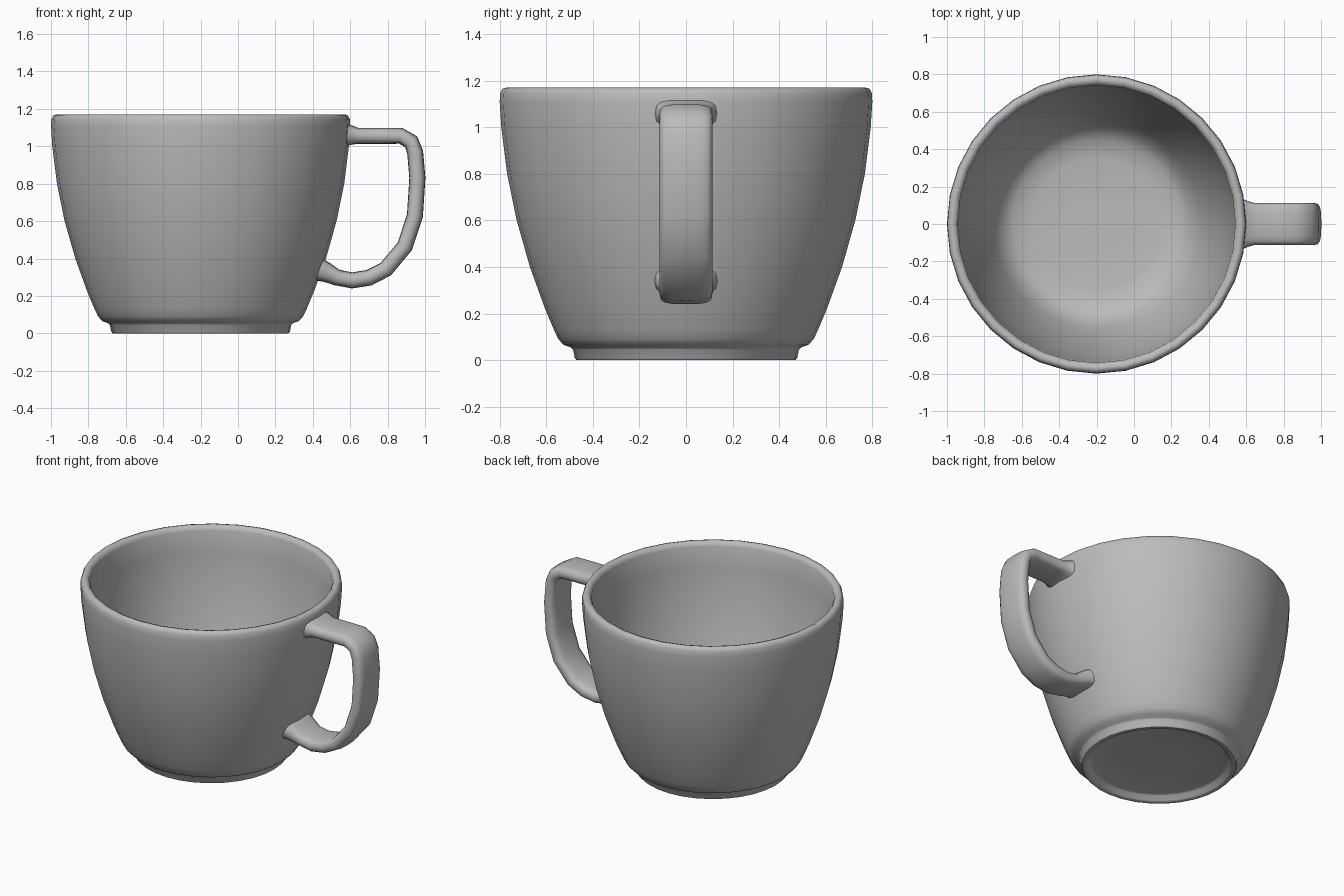
import bpy, bmesh, math
from mathutils import Vector

if "Cube" in bpy.data.objects:
    bpy.data.objects.remove(bpy.data.objects["Cube"])

GREY = (0.5, 0.5, 0.5, 1)
ceramic = bpy.data.materials.new("grey ceramic")
ceramic.use_nodes = True
ceramic.diffuse_color = GREY
ceramic.node_tree.nodes["Principled BSDF"].inputs["Base Color"].default_value = GREY

AXIS_X = -0.2
SEGMENTS = 32


def make_object(name, bm, angle):
    bmesh.ops.recalc_face_normals(bm, faces=bm.faces)
    mesh = bpy.data.meshes.new(name)
    bm.to_mesh(mesh)
    bm.free()
    mesh.materials.append(ceramic)
    obj = bpy.data.objects.new(name, mesh)
    bpy.context.collection.objects.link(obj)
    bpy.ops.object.select_all(action="DESELECT")
    bpy.context.view_layer.objects.active = obj
    obj.select_set(True)
    bpy.ops.object.shade_smooth_by_angle(angle=math.radians(angle))
    return obj


def skin(bm, rings):
    """Join consecutive closed rings with quads and cap both ends."""
    loops = [[bm.verts.new(p) for p in ring] for ring in rings]
    for a, b in zip(loops, loops[1:]):
        for i in range(len(a)):
            j = (i + 1) % len(a)
            bm.faces.new((a[i], a[j], b[j], b[i]))
    bm.faces.new(loops[0])
    bm.faces.new(loops[-1])


# Cup: one turned wall, from the recessed underside over the rim to the inner floor
profile = [
    (0.2, 0.035), (0.41, 0.035), (0.425, 0.03), (0.44, 0.005), (0.45, 0), (0.47, 0),
    (0.478, 0.01), (0.485, 0.045), (0.495, 0.055), (0.525, 0.065), (0.548, 0.09),
    (0.567, 0.13), (0.605, 0.22), (0.67, 0.4), (0.727, 0.6), (0.768, 0.8),
    (0.793, 1.0), (0.8, 1.11), (0.798, 1.145), (0.788, 1.165), (0.772, 1.17),
    (0.752, 1.163), (0.742, 1.14), (0.735, 1.0), (0.71, 0.8), (0.67, 0.6),
    (0.615, 0.4), (0.555, 0.24), (0.51, 0.16), (0.45, 0.115), (0.35, 0.1), (0.15, 0.095),
]
bm = bmesh.new()
turns = [math.tau * i / SEGMENTS for i in range(SEGMENTS)]
skin(bm, [[(AXIS_X + r * math.cos(t), r * math.sin(t), z) for t in turns] for r, z in profile])
make_object("cup", bm, 50)

# Handle: rounded strap swept along a side path, flared where it meets the wall
path = [
    (0.57, 1.06), (0.605, 1.06), (0.64, 1.056), (0.75, 1.056), (0.87, 1.056),
    (0.925, 1.025), (0.947, 0.97), (0.959, 0.83), (0.946, 0.63), (0.892, 0.465),
    (0.79, 0.343), (0.7, 0.297), (0.61, 0.283), (0.53, 0.298), (0.475, 0.325), (0.42, 0.345),
]
flare = {0: 1.5, 1: 1.22, len(path) - 2: 1.22, len(path) - 1: 1.5}
HALF_WIDTH, HALF_THICK = 0.113, 0.043


def rounded(value):
    return math.copysign(abs(value) ** 0.6, value)


points = [Vector((x, 0, z)) for x, z in path]
rings = []
for i, p in enumerate(points):
    tangent = (points[min(i + 1, len(points) - 1)] - points[max(i - 1, 0)]).normalized()
    normal = Vector((-tangent.z, 0, tangent.x))
    grow = flare.get(i, 1)
    width = HALF_WIDTH * (1 + (grow - 1) * 0.45)
    ring = []
    for k in range(16):
        a = math.tau * k / 16
        ring.append(p + Vector((0, width * rounded(math.cos(a)), 0))
                    + normal * HALF_THICK * grow * rounded(math.sin(a)))
    rings.append(ring)
bm = bmesh.new()
skin(bm, rings)
make_object("handle", bm, 70)
